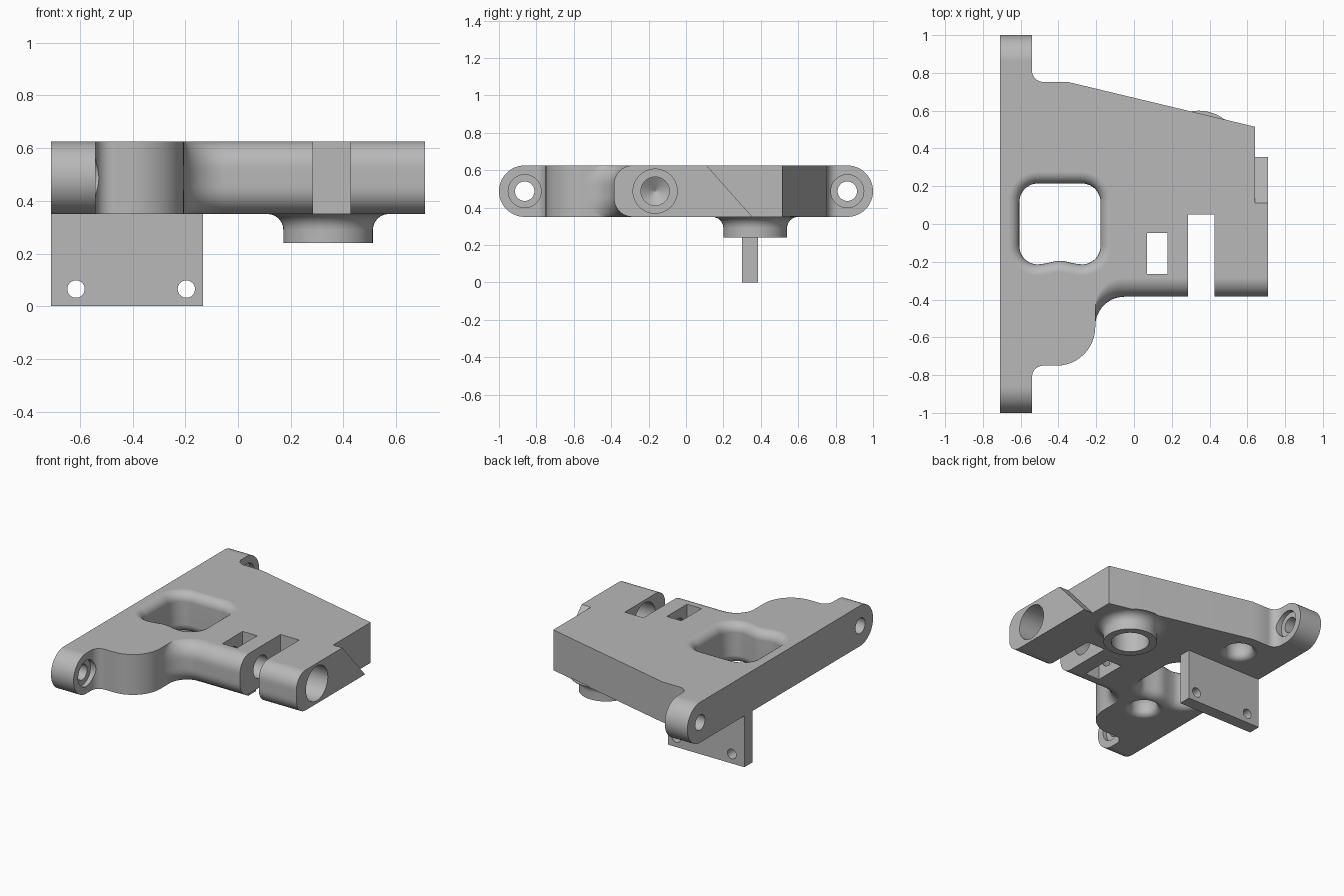
import bpy, bmesh, math
from mathutils import Matrix

cube = bpy.data.objects.get("Cube")
if cube:
    bpy.data.objects.remove(cube, do_unlink=True)

Z0, Z1 = 0.35, 0.625
ZC, H = (Z0 + Z1) / 2, (Z1 - Z0) / 2

grey = bpy.data.materials.new("machined grey")
grey.use_nodes = True
grey.diffuse_color = (0.48, 0.48, 0.48, 1)
grey.node_tree.nodes["Principled BSDF"].inputs["Base Color"].default_value = grey.diffuse_color


def add_object(name, bm):
    bmesh.ops.remove_doubles(bm, verts=bm.verts, dist=1e-5)
    bmesh.ops.recalc_face_normals(bm, faces=bm.faces)
    mesh = bpy.data.meshes.new(name)
    bm.to_mesh(mesh)
    bm.free()
    mesh.materials.append(grey)
    obj = bpy.data.objects.new(name, mesh)
    bpy.context.collection.objects.link(obj)
    return obj


def loft(name, rings):
    """Closed solid through equal-length rings of 3D points."""
    bm = bmesh.new()
    loops = [[bm.verts.new(p) for p in ring] for ring in rings]
    n = len(loops[0])
    for a, b in zip(loops, loops[1:]):
        for i in range(n):
            j = (i + 1) % n
            bm.faces.new((a[i], a[j], b[j], b[i]))
    bm.faces.new(loops[0][::-1])
    bm.faces.new(loops[-1])
    return add_object(name, bm)


def lathe(name, profile, origin, axis="Z", n=48):
    """Solid of revolution from (radius, height) pairs along an axis."""
    turn = {"Z": Matrix(), "X": Matrix.Rotation(math.pi / 2, 4, "Y"),
            "Y": Matrix.Rotation(-math.pi / 2, 4, "X")}[axis]
    rings = []
    for r, h in profile:
        r = max(r, 0.0005)
        rings.append([(r * math.cos(math.tau * i / n), r * math.sin(math.tau * i / n), h)
                      for i in range(n)])
    obj = loft(name, rings)
    obj.data.transform(Matrix.Translation(origin) @ turn)
    return obj


def box(name, lo, hi):
    return loft(name, [[(lo[0], lo[1], z), (hi[0], lo[1], z), (hi[0], hi[1], z), (lo[0], hi[1], z)]
                       for z in (lo[2], hi[2])])


def arc(cx, cy, r, a0, a1, n=12):
    angles = [math.radians(a0 + (a1 - a0) * i / n) for i in range(n + 1)]
    return [(cx + r * math.cos(a), cy + r * math.sin(a)) for a in angles]


def cut(targets, cutters):
    for obj in targets:
        bpy.context.view_layer.objects.active = obj
        for c in cutters:
            mod = obj.modifiers.new("cut", "BOOLEAN")
            mod.operation, mod.solver, mod.object = "DIFFERENCE", "EXACT", c
            bpy.ops.object.modifier_apply(modifier=mod.name)
    for c in cutters:
        bpy.data.objects.remove(c, do_unlink=True)


# Arm body: outline lofted over height, with round lug ends, round front edge, sloped pad
def outline(z):
    d = abs(z - ZC)
    end = 0.8625 + math.sqrt(max(0, H * H - d * d))
    r = 0.1
    over = max(0, d - (H - r))
    front = -0.385 + r - math.sqrt(max(0, r * r - over * over))
    pad = 0.11 + 0.245 * (Z1 - z) / (Z1 - Z0)
    pts = [(-0.71, -end), (-0.54, -end)]
    pts += arc(-0.48, -0.81, 0.06, 180, 90)
    pts += arc(-0.41, -0.545, 0.205, -90, 0)
    pts += arc(-0.05, front - 0.155, 0.155, 180, 90)
    pts += [(0.71, front), (0.71, pad), (0.64, pad), (0.64, 0.515), (-0.35, 0.752)]
    pts += arc(-0.48, 0.812, 0.06, 270, 180)
    pts += [(-0.54, end), (-0.71, end)]
    return [(x, y, z) for x, y in pts]


LEVELS = 24
body = loft("arm_body", [outline(ZC - H * math.cos(math.pi * i / LEVELS))
                         for i in range(LEVELS + 1)])


# Large window with flared rims and a slight bulge in its front wall
def window_ring(z, grow):
    cx, half, r = -0.392, 0.215 + grow, 0.1 + grow
    k = half - r
    pts = arc(cx + k, k, r, 0, 90) + arc(cx - k, k, r, 90, 180) + arc(cx - k, -k, r, 180, 270)
    pts += [(cx - k + 2 * k * i / 12, -half) for i in range(1, 12)]
    pts += arc(cx + k, -k, r, 270, 360)
    return [(x, y + (0.02 * math.exp(-((x - cx) / 0.07) ** 2) if y < 0 else 0), z)
            for x, y in pts]


F = 0.06
steps = [math.radians(a) for a in range(0, 91, 15)]
upper = [(Z1 - F + F * math.sin(a), F - F * math.cos(a)) for a in steps]
lower = [(2 * ZC - z, g) for z, g in reversed(upper)]
levels = [(Z0 - 0.05, F)] + lower + upper + [(Z1 + 0.05, F)]
window = loft("window_cutter", [window_ring(z, g) for z, g in levels])

# Slot, small window and the hinge bore with its drill point
slot = box("slot_cutter", (0.285, -0.6, 0.2), (0.427, 0.05, 0.8))
small_window = box("small_window_cutter", (0.068, -0.265, 0.2), (0.178, -0.047, 0.8))
bore = lathe("bore_cutter", [(0, -0.05), (0.076, 0), (0.076, 0.36), (0.118, 0.36), (0.118, 0.8)],
             (0, -0.165, ZC), "X")

# Lug holes with counterbores
lugs = [lathe("lug_cutter", [(0.052, -0.8), (0.052, -0.57), (0.088, -0.57), (0.088, -0.42)],
              (0, s * 0.8625, ZC), "X") for s in (-1, 1)]

# Domed cups with soft rims in the underside
R, E = 0.085, 0.04
cup = [(R + E, -0.05)]
cup += [(R + E - E * math.sin(a), E - E * math.cos(a)) for a in steps]
cup += [(R * math.cos(a), 0.06 + R * math.sin(a)) for a in steps]
cups = [lathe("cup_cutter", cup, (-0.39, y, Z0)) for y in (-0.37, 0.57)]

cut([body], [window, slot, small_window, bore] + lugs + cups)

# Round boss with a flared root and a blind socket
flare = [(0.23 - 0.06 * math.cos(a), 0.29 + 0.06 * math.sin(a)) for a in steps]
boss = lathe("round_boss", [(0.17, 0.24)] + flare + [(0.23, Z0 + 0.005)], (0.342, 0.37, 0))
socket = lathe("socket_cutter", [(0.12, 0.1), (0.12, 0.48)], (0.342, 0.37, 0))
cut([body, boss], [socket])

# Hanging mounting tab with two holes
tab = box("mounting_tab", (-0.71, 0.3, 0), (-0.132, 0.385, Z0 + 0.005))
cut([tab], [lathe("tab_cutter", [(0.033, 0), (0.033, 0.8)], (x, 0, 0.065), "Y", 32)
            for x in (-0.615, -0.196)])

# Smooth curved faces, keep hard edges
for obj in (body, boss, tab):
    bpy.ops.object.select_all(action="DESELECT")
    obj.select_set(True)
    bpy.context.view_layer.objects.active = obj
    bpy.ops.object.shade_smooth_by_angle(angle=math.radians(30))
    weighted = obj.modifiers.new("even_normals", "WEIGHTED_NORMAL")
    weighted.keep_sharp = True
